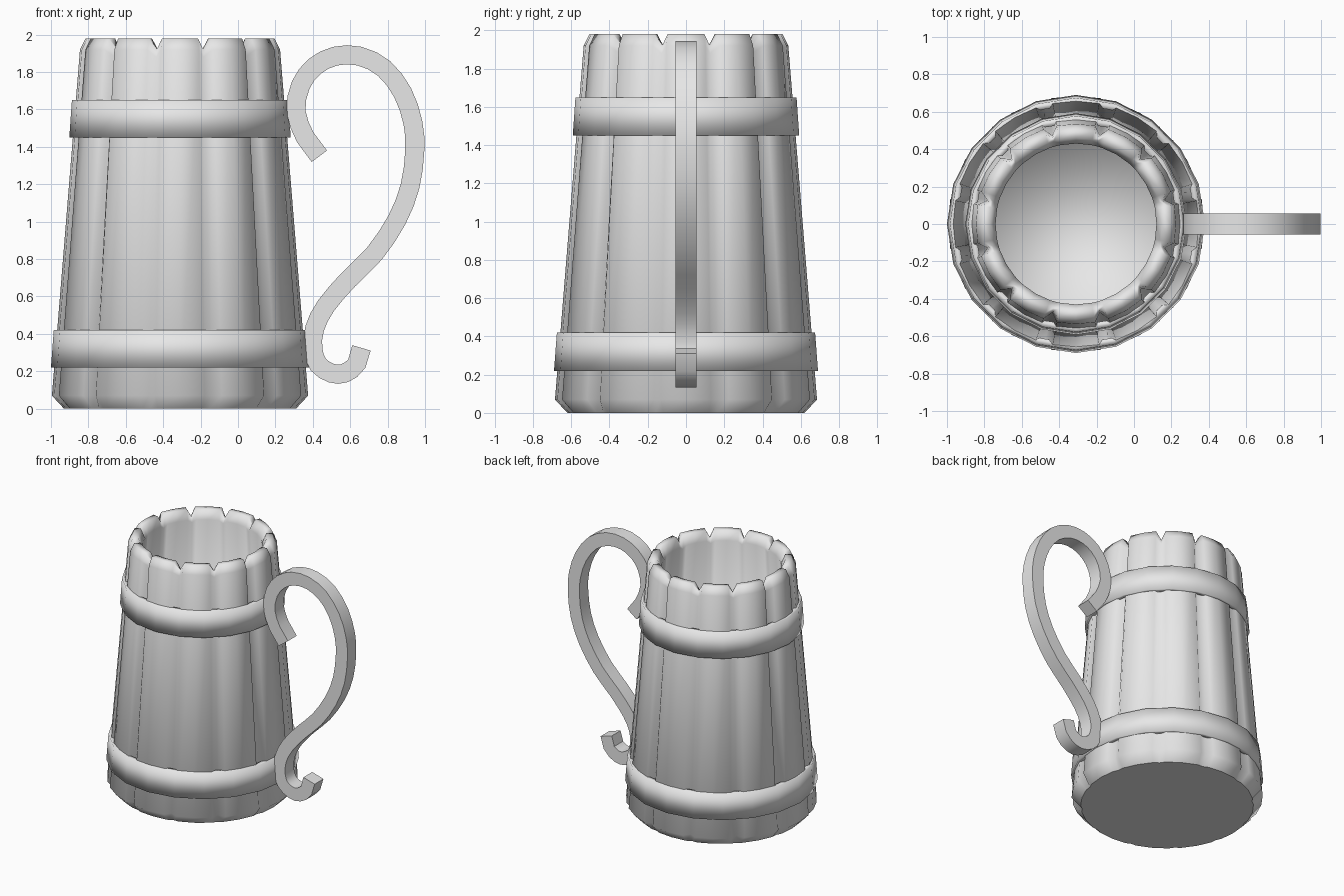
import bpy, bmesh, math
from mathutils import Vector

if "Cube" in bpy.data.objects:
    bpy.data.objects.remove(bpy.data.objects["Cube"], do_unlink=True)

CENTRE = -0.31   # axis of the mug body along x
STAVES = 12

grey = bpy.data.materials.new("plain_grey")
grey.use_nodes = True
grey.diffuse_color = (0.8, 0.8, 0.8, 1)
grey.node_tree.nodes["Principled BSDF"].inputs["Base Color"].default_value = (0.8, 0.8, 0.8, 1)


def finish(bm, name, smooth):
    bmesh.ops.recalc_face_normals(bm, faces=bm.faces)
    for f in bm.faces:
        f.smooth = smooth
    mesh = bpy.data.meshes.new(name)
    bm.to_mesh(mesh)
    bm.free()
    mesh.materials.append(grey)
    obj = bpy.data.objects.new(name, mesh)
    bpy.context.collection.objects.link(obj)
    return obj


def bridge(bm, a, b):
    n = len(a)
    for i in range(n):
        j = (i + 1) % n
        bm.faces.new((a[i], a[j], b[j], b[i]))


def polar(r, angle, z):
    return (CENTRE + r * math.cos(angle), r * math.sin(angle), z)


# Mug body: each level gives radius and height on a stave, then in a groove
levels = [
    (0.62, 0.0, 0.61, 0.0),
    (0.685, 0.07, 0.645, 0.07),
    (0.535, 1.92, 0.49, 1.88),
    (0.505, 1.98, 0.48, 1.92),
    (0.46, 1.98, 0.46, 1.92),
    (0.43, 1.91, 0.43, 1.89),
    (0.55, 0.12, 0.55, 0.12),
]
bm = bmesh.new()
rings = []
for r, z, groove_r, groove_z in levels:
    ring = []
    for s in range(STAVES):
        for offset in (-11, 0, 11, 15):
            angle = math.radians(s * 360 / STAVES + offset)
            in_groove = offset == 15
            ring.append(bm.verts.new(polar(groove_r if in_groove else r, angle,
                                           groove_z if in_groove else z)))
    rings.append(ring)
for a, b in zip(rings, rings[1:]):
    bridge(bm, a, b)
base = bm.faces.new(rings[0])
bm.faces.new(rings[-1])
for e in base.edges:
    e.smooth = False
finish(bm, "mug_body", True)


# Hoops: tapered bands with a rectangular section
def hoop(name, z0, z1, r0, r1, thick=0.035, sides=20):
    bm = bmesh.new()
    section = [(r0, z0), (r1, z1), (r1 - thick, z1), (r0 - thick, z0)]
    loops = [[bm.verts.new(polar(r, math.tau * i / sides, z)) for i in range(sides)]
             for r, z in section]
    for k in range(4):
        bridge(bm, loops[k], loops[(k + 1) % 4])
    finish(bm, name, True)


hoop("lower_hoop", 0.22, 0.42, 0.69, 0.675)
hoop("upper_hoop", 1.45, 1.65, 0.592, 0.578)

# Handle: flat bar swept along an S-shaped scroll
path = [(0.435, 1.35), (0.36, 1.45), (0.31, 1.59), (0.335, 1.73), (0.41, 1.83),
        (0.52, 1.885), (0.65, 1.885), (0.78, 1.82), (0.88, 1.69), (0.935, 1.53),
        (0.945, 1.38), (0.92, 1.19), (0.85, 1.01), (0.73, 0.83), (0.59, 0.69),
        (0.47, 0.55), (0.41, 0.43), (0.4, 0.32), (0.43, 0.235), (0.5, 0.19),
        (0.57, 0.19), (0.635, 0.24), (0.66, 0.325)]
pts = [Vector(p) for p in path]
fine = []
for i in range(len(pts) - 1):
    fine.append(pts[i])
    if 0 < i < len(pts) - 2:
        fine.append((9 * (pts[i] + pts[i + 1]) - pts[i - 1] - pts[i + 2]) / 16)
fine.append(pts[-1])

bm = bmesh.new()
half_thick, half_width = 0.051, 0.055
sections = []
for i, p in enumerate(fine):
    tangent = (fine[min(i + 1, len(fine) - 1)] - fine[max(i - 1, 0)]).normalized()
    side = Vector((-tangent.y, tangent.x)) * half_thick
    sections.append([bm.verts.new((q.x, y, q.y)) for q, y in (
        (p + side, -half_width), (p - side, -half_width),
        (p - side, half_width), (p + side, half_width))])
for a, b in zip(sections, sections[1:]):
    bridge(bm, a, b)
bm.faces.new(sections[0])
bm.faces.new(sections[-1])
handle = finish(bm, "handle", False)
bpy.ops.object.select_all(action="DESELECT")
handle.select_set(True)
bpy.context.view_layer.objects.active = handle
bpy.ops.object.shade_smooth_by_angle(angle=math.radians(35))
